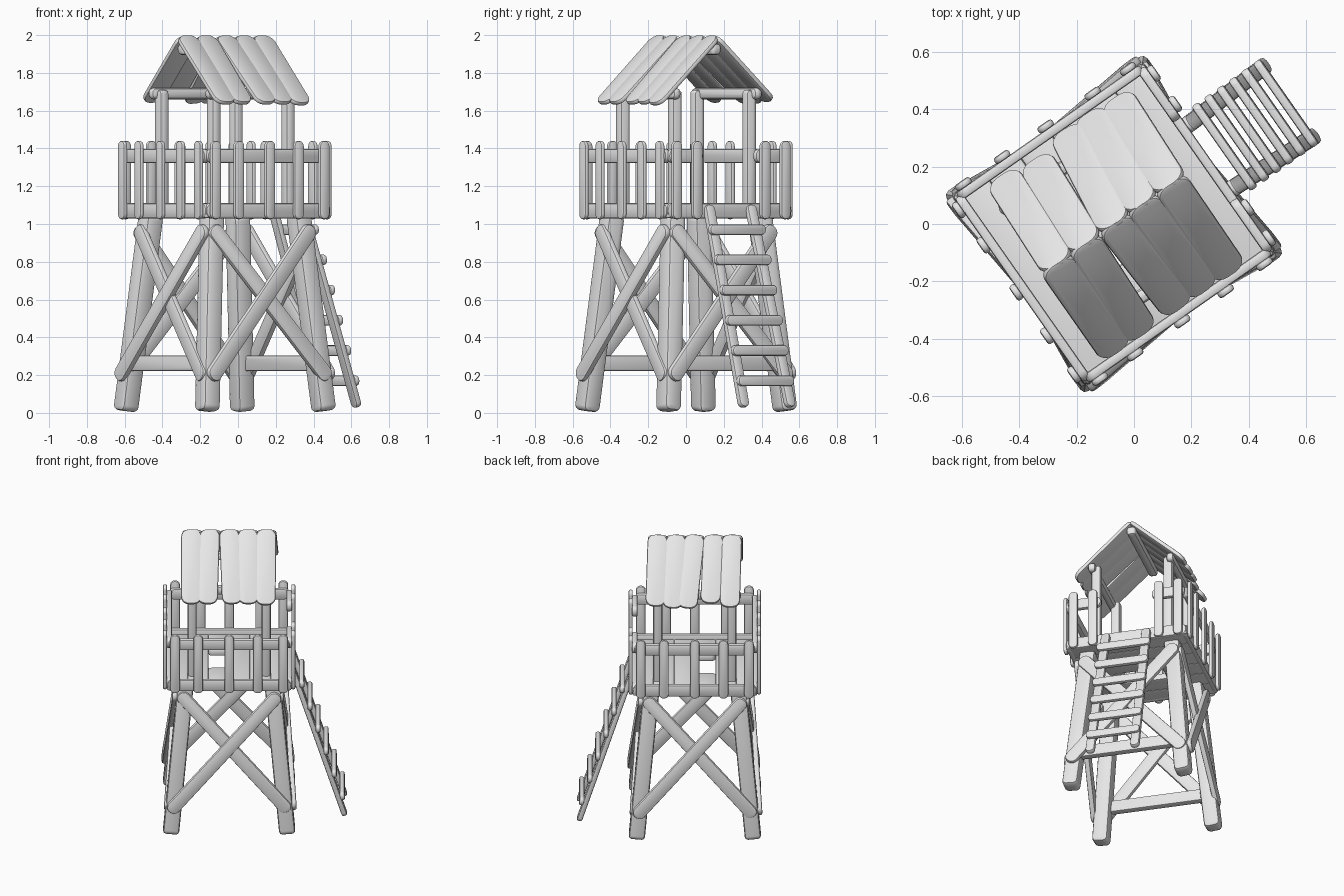
import bpy, bmesh, math
from mathutils import Vector, Matrix

if "Cube" in bpy.data.objects:
    bpy.data.objects.remove(bpy.data.objects["Cube"])

wood = bpy.data.materials.new("grey_wood")
wood.diffuse_color = (0.8, 0.8, 0.8, 1)
wood.use_nodes = True
wood.node_tree.nodes["Principled BSDF"].inputs["Base Color"].default_value = wood.diffuse_color

# The whole tower is turned 35 degrees about z
PLACE = Matrix.Translation((-0.07, 0, 0)) @ Matrix.Rotation(math.radians(35), 4, 'Z')


def outline(length, width, r, inset):
    """Rounded rectangle points, shrunk by inset."""
    pts = []
    rr = max(r - inset, 0.002)
    hx, hy = length / 2 - inset - rr, width / 2 - inset - rr
    for k, (sx, sy) in enumerate([(1, 1), (-1, 1), (-1, -1), (1, -1)]):
        for i in range(6):
            a = math.pi / 2 * (k + i / 5)
            pts.append((sx * hx + rr * math.cos(a), sy * hy + rr * math.sin(a)))
    return pts


def plank(name, p1, p2, normal, width, thick, r=None, b=0.01):
    """Worn plank from p1 to p2, with rounded ends and soft edges."""
    p1, p2, n = Vector(p1), Vector(p2), Vector(normal)
    r = width * 0.45 if r is None else r
    x = (p2 - p1).normalized()
    z = (n - x * n.dot(x)).normalized()
    y = z.cross(x)
    m = Matrix((x, y, z)).transposed().to_4x4()
    m.translation = (p1 + p2) / 2
    bm = bmesh.new()
    rings = []
    steps = [math.pi / 2 * i / 2 for i in range(3)]
    prof = [(-thick / 2 + b * (1 - math.sin(a)), b * (1 - math.cos(a))) for a in reversed(steps)]
    prof += [(-h, i) for h, i in reversed(prof)]
    for h, inset in prof:
        rings.append([bm.verts.new((px, py, h))
                      for px, py in outline((p2 - p1).length, width, r, inset)])
    for lo, hi in zip(rings, rings[1:]):
        for i in range(len(lo)):
            j = (i + 1) % len(lo)
            bm.faces.new((lo[i], lo[j], hi[j], hi[i]))
    bm.faces.new(rings[0][::-1])
    bm.faces.new(rings[-1])
    bm.transform(PLACE @ m)
    me = bpy.data.meshes.new(name)
    bm.to_mesh(me)
    bm.free()
    me.materials.append(wood)
    ob = bpy.data.objects.new(name, me)
    bpy.context.collection.objects.link(ob)
    bpy.context.view_layer.objects.active = ob
    ob.select_set(True)
    bpy.ops.object.shade_smooth_by_angle(angle=math.radians(40))
    ob.select_set(False)
    return ob


def side(k):
    """Maps (along, out, z) onto side k of the tower; also its outward normal."""
    rot = Matrix.Rotation(k * math.pi / 2, 3, 'Z')
    return (lambda a, o, z: rot @ Vector((o, a, z))), rot @ Vector((1, 0, 0))


# Splayed legs
for sx in (-1, 1):
    for sy in (-1, 1):
        plank("leg", (sx * .377, sy * .377, 0.01), (sx * .28, sy * .28, 1.05),
              (sx, 0, 0), .105, .105, .03, .02)

LADDER_SIDE = 0
SPOTS = (-.35, -.2, 0, .185, .35)
for k in range(4):
    at, n = side(k)
    # Crossed braces
    for s, off in ((-1, 0), (1, .015)):
        plank("cross_brace", at(-s * .385, .405 + off, .18), at(s * .32, .335 + off, .985),
              n, .088, .035)
    # Low tie beams between two pairs of legs
    if k % 2 == 0:
        plank("low_beam", at(-.4, .37, .262), at(.4, .37, .262), n, .083, .05, .02)
    # Railing
    plank("bottom_rail", at(-.4, .388, 1.07), at(.4, .388, 1.07), n, .08, .035)
    if k == LADDER_SIDE:
        for s in (-1, 1):
            plank("short_top_rail", at(s * .17, .388, 1.36), at(s * .39, .388, 1.36), n, .075, .035)
    else:
        plank("top_rail", at(-.39, .388, 1.36), at(.39, .388, 1.36), n, .075, .035)
    for a in ((-.35, -.22, .22, .35) if k == LADDER_SIDE else SPOTS):
        plank("baluster", at(a, .415, 1.025), at(a, .415, 1.44), n, .062, .026)

# Floor planks, one of them broken in the middle
for i in range(6):
    u = -.335 + .134 * i
    if i == 2:
        for s in (-1, 1):
            plank("floor_plank", (u, s * .13, 1.055), (u, s * .4, 1.055), (0, 0, 1), .136, .045, .03)
    else:
        plank("floor_plank", (u, -.4, 1.055), (u, .4, 1.055), (0, 0, 1), .136, .045, .015)

# Roof posts, eave beams and ridge pole
for sy in (-1, 1):
    for sx in (-1, 1):
        plank("roof_post", (sx * .24, sy * .24, 1.05), (sx * .24, sy * .24, 1.71),
              (1, 0, 0), .065, .06, .02, .02)
    plank("eave_beam", (-.3, sy * .262, 1.69), (.3, sy * .262, 1.69), (0, 1, 0), .06, .05, .025, .02)
plank("ridge_pole", (-.29, 0, 1.925), (.29, 0, 1.925), (0, 0, 1), .06, .06, .02, .02)

# Roof planks, (ridge u, eave u, eave v) for each slope
SLOPES = {
    -1: [(-.245, -.245, .37), (-.125, -.14, .37), (0, .02, .37), (.12, .125, .37), (.24, .235, .375)],
    1: [(-.24, -.225, .36), (-.12, -.1, .34), (0, .05, .365), (.12, .145, .365), (.24, .255, .355)],
}
for s, planks in SLOPES.items():
    for i, (top, low, v) in enumerate(planks):
        plank("roof_plank", (top, -s * .01, 1.992), (low, s * v, 1.992 - (v + .01) * .93),
              (0, s * .36, .38), .13, .028, .05)

# Ladder
for s in (-1, 1):
    plank("ladder_rail", (.75, s * .15, .03), (.40, s * .135, 1.1), (1, 0, .33), .06, .035)
for i in range(6):
    z = .17 + .16 * i
    u = .75 - .327 * (z - .03) + .028
    plank("ladder_rung", (u, -.18, z), (u, .18, z), (1, 0, .05), .056, .032)
